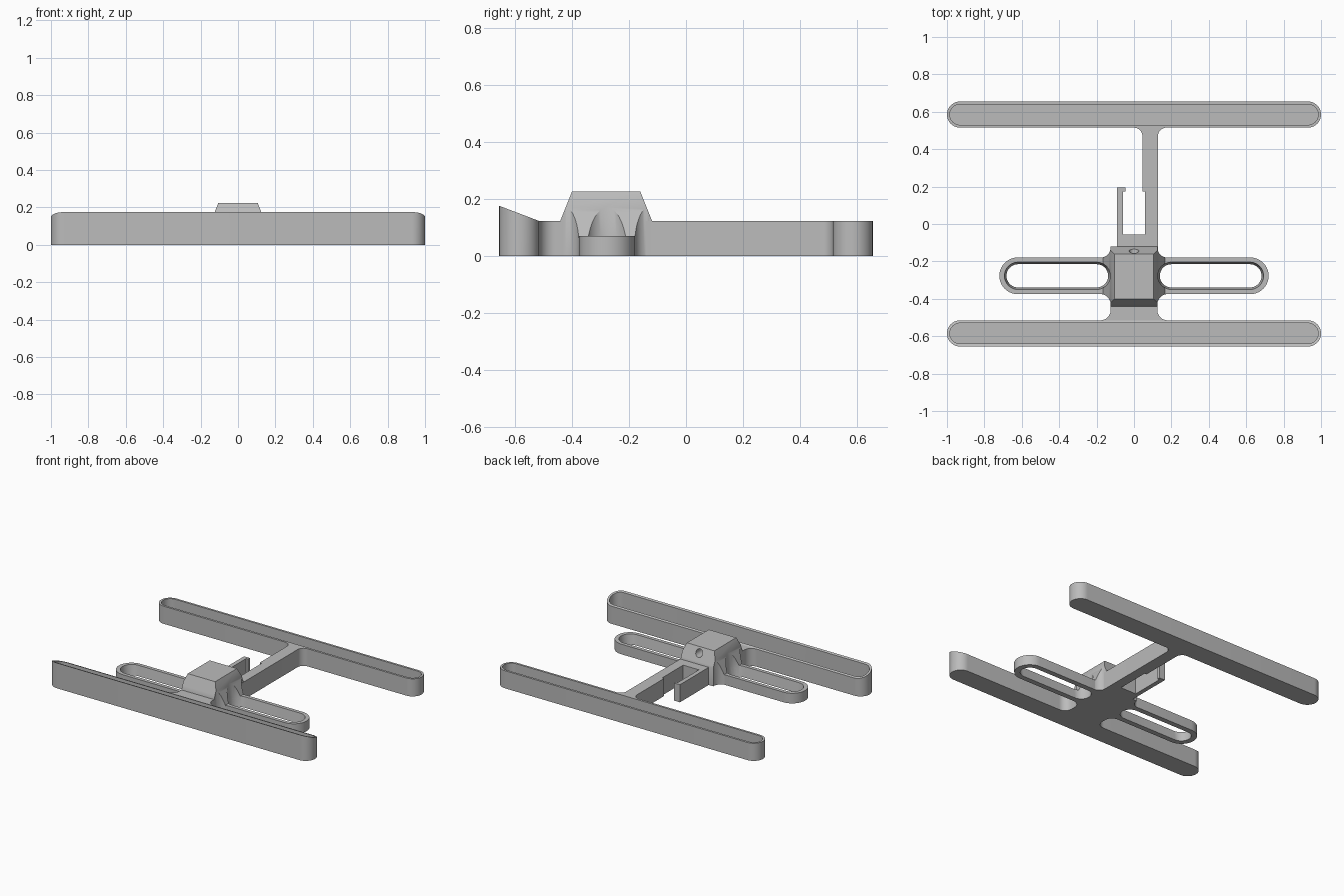
import bpy, bmesh
from math import sin, cos, radians

cube = bpy.data.objects.get("Cube")
if cube:
    bpy.data.objects.remove(cube, do_unlink=True)

GREY = (0.5, 0.5, 0.5, 1.0)
mat = bpy.data.materials.new("plain grey")
mat.use_nodes = True
mat.diffuse_color = GREY
mat.node_tree.nodes["Principled BSDF"].inputs["Base Color"].default_value = GREY

HEIGHT = 0.122      # frame height
BAR_Y = 0.585       # bar centre line
ARM_Y = -0.277      # side loop centre line


def arc(cx, cy, r, a0, a1, n=12):
    angles = [radians(a0 + (a1 - a0) * i / n) for i in range(n + 1)]
    return [(cx + r * cos(a), cy + r * sin(a)) for a in angles]


def slot(x0, x1, cy, r):
    """Stadium outline whose round ends are centred on x0 and x1."""
    return arc(x1, cy, r, -90, 90, 20) + arc(x0, cy, r, 90, 270, 20)


def at(points, z):
    return [(x, y, z) for x, y in points]


def loft(name, rings, cyclic=False):
    """Skin rings of equal point count, capped unless the rings close up."""
    bm = bmesh.new()
    loops = [[bm.verts.new(p) for p in ring] for ring in rings]
    pairs = list(zip(loops, loops[1:]))
    if cyclic:
        pairs.append((loops[-1], loops[0]))
    else:
        bm.faces.new(loops[0])
        bm.faces.new(loops[-1])
    for a, b in pairs:
        for i in range(len(a)):
            j = (i + 1) % len(a)
            bm.faces.new((a[i], a[j], b[j], b[i]))
    bmesh.ops.recalc_face_normals(bm, faces=bm.faces)
    mesh = bpy.data.meshes.new(name)
    bm.to_mesh(mesh)
    bm.free()
    mesh.materials.append(mat)
    obj = bpy.data.objects.new(name, mesh)
    bpy.context.collection.objects.link(obj)
    return obj


def prism(name, points, z0, z1):
    return loft(name, [at(points, z0), at(points, z1)])


def select(obj):
    bpy.ops.object.select_all(action='DESELECT')
    obj.select_set(True)
    bpy.context.view_layer.objects.active = obj


def carve(obj, cutter, operation):
    cutter.hide_render = True
    mod = obj.modifiers.new("carve", 'BOOLEAN')
    mod.operation = operation
    mod.solver = 'EXACT'
    mod.object = cutter
    select(obj)
    bpy.ops.object.modifier_apply(modifier=mod.name)
    bpy.data.objects.remove(cutter, do_unlink=True)


def tray(name, cy, slope):
    """Long hollow bar; its rim rises towards the front by the slope."""
    outer = slot(-0.93, 0.93, cy, 0.07)
    inner = slot(-0.93, 0.93, cy, 0.055)

    def rim(points):
        return [(x, y, HEIGHT + slope * (cy + 0.07 - y)) for x, y in points]
    return loft(name, [at(outer, 0), rim(outer), rim(inner), at(inner, 0.02)])


parts = [tray("front_bar", -BAR_Y, 0.38), tray("rear_bar", BAR_Y, 0)]


# Neck between front bar and hub, flared into the bar
flare = arc(0.18, -0.46, 0.055, 270, 180)
side = flare + [(0.125, -0.40)]
neck = side + [(-x, y) for x, y in reversed(side)]
parts.append(prism("neck", neck, 0, HEIGHT))

# Rear frame: platform, clip prong and offset beam to the rear bar
frame = [(-0.09, -0.16), (0.128, -0.16)]
frame += arc(0.173, 0.47, 0.045, 180, 90)
frame += arc(0, 0.47, 0.045, 90, 0)
frame += [(0.045, 0.175), (0.06, 0.175), (0.06, -0.055), (-0.06, -0.055),
          (-0.06, 0.175), (-0.045, 0.175), (-0.045, 0.195), (-0.09, 0.195)]
parts.append(prism("rear_frame", frame, 0, HEIGHT))


# Hub: tapered block trimmed by a plan outline with concave corners
def block_ring(z):
    grow = 0.4 * (0.225 - z)
    x, y0, y1 = 0.105 + grow, -0.40 - grow, -0.16 + grow
    return [(-x, y0, z), (x, y0, z), (x, y1, z), (-x, y1, z)]


hub = loft("hub", [block_ring(0), block_ring(0.225)])
half = [(0.125, -0.44)] + arc(0.18, -0.43, 0.055, 180, 90)
half += [(0.21, -0.375), (0.21, -0.18)]
half += arc(0.18, -0.125, 0.055, 270, 180) + [(0.125, -0.12)]
outline = half + [(-x, y) for x, y in reversed(half)]
carve(hub, prism("hub_outline", outline, -0.1, 0.4), 'INTERSECT')


# Side loops with slightly tapered slots that also bite into the hub
def opening(s, z, r):
    return at(slot(*sorted((s * 0.2, s * 0.62)), ARM_Y, r), z)


for s, name in ((1, "left_loop"), (-1, "right_loop")):
    outer = slot(*sorted((s * 0.06, s * 0.622)), ARM_Y, 0.098)
    parts.append(loft(name, [at(outer, 0), at(outer, 0.07),
                             opening(s, 0.07, 0.073), opening(s, 0, 0.062)],
                      cyclic=True))
    cutter = loft("slot_cutter", [opening(s, -0.01, 0.062), opening(s, 0, 0.062),
                                  opening(s, 0.07, 0.073), opening(s, 0.3, 0.073)])
    carve(hub, cutter, 'DIFFERENCE')

# Round port in the sloping back of the hub
port = arc(0, 0.187, 0.026, 0, 345, 23)
carve(hub, loft("port_cutter", [[(x, y, z) for x, z in port] for y in (-0.28, 0)]),
      'DIFFERENCE')
parts.append(hub)

for part in parts:
    select(part)
    bpy.ops.object.shade_smooth_by_angle(angle=radians(30))
